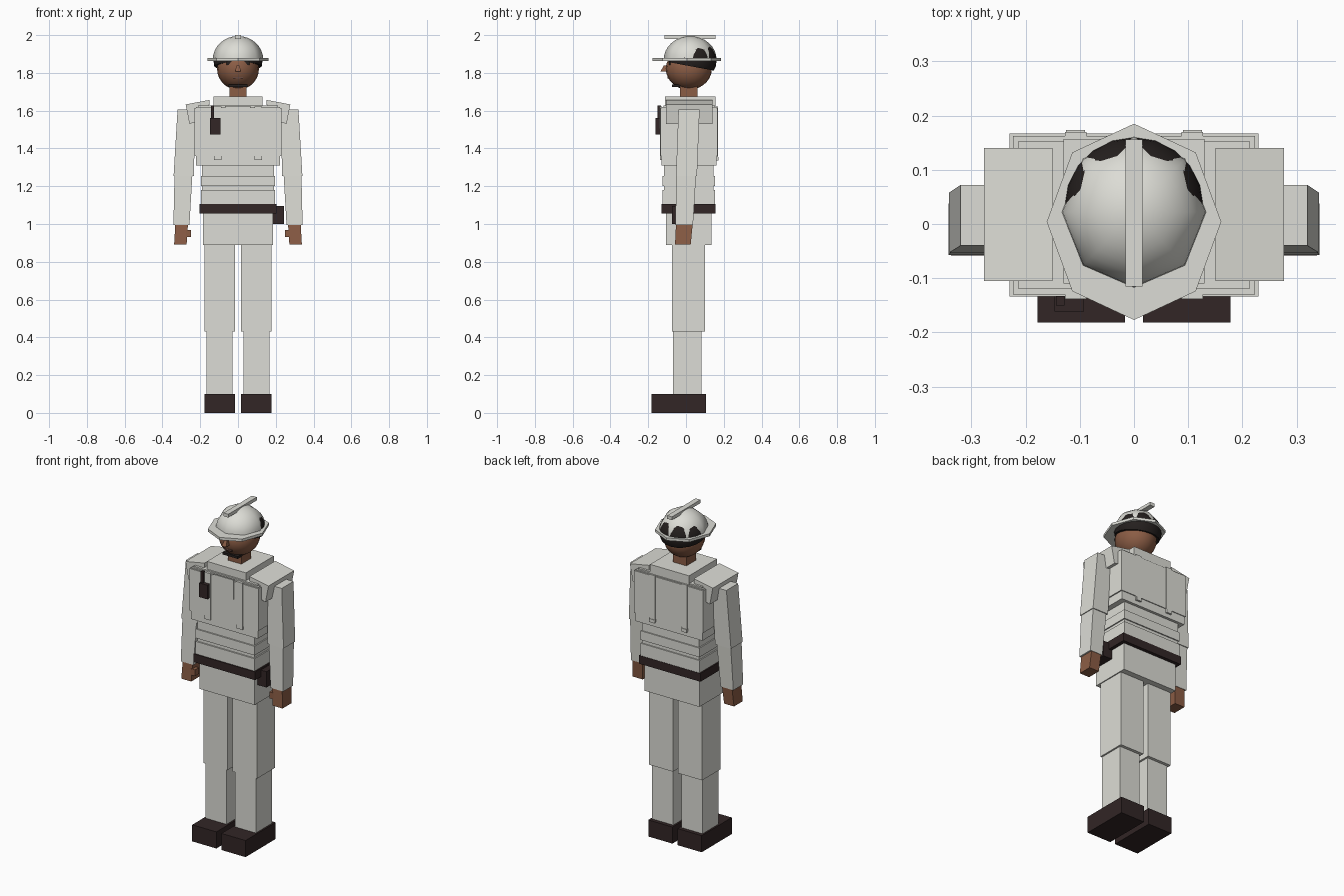
import bpy, bmesh, math
from mathutils import Vector, Matrix

if "Cube" in bpy.data.objects:
    bpy.data.objects.remove(bpy.data.objects["Cube"])


def material(name, rgb):
    m = bpy.data.materials.new(name)
    m.diffuse_color = (*rgb, 1)
    m.use_nodes = True
    m.node_tree.nodes["Principled BSDF"].inputs["Base Color"].default_value = m.diffuse_color
    return m


CLOTH = material("light_grey", (0.72, 0.72, 0.67))
SKIN = material("brown_skin", (0.26, 0.11, 0.06))
DARK = material("dark_leather", (0.032, 0.019, 0.019))
HAIR = material("black_hair", (0.018, 0.014, 0.013))
LIP = material("lip_brown", (0.14, 0.07, 0.055))


def finish(name, bm, mat, smooth=False):
    bmesh.ops.recalc_face_normals(bm, faces=bm.faces)
    mesh = bpy.data.meshes.new(name)
    bm.to_mesh(mesh)
    bm.free()
    mesh.materials.append(mat)
    for p in mesh.polygons:
        p.use_smooth = smooth
    obj = bpy.data.objects.new(name, mesh)
    bpy.context.collection.objects.link(obj)
    return obj


def taper(name, low, high, mat):
    """Block between two rectangles given as (x0, x1, y0, y1, z)."""
    bm = bmesh.new()
    rings = []
    for x0, x1, y0, y1, z in (low, high):
        rings.append([bm.verts.new((x, y, z)) for x, y in
                      ((x0, y0), (x1, y0), (x1, y1), (x0, y1))])
    a, b = rings
    bm.faces.new(a[::-1])
    bm.faces.new(b)
    for i in range(4):
        j = (i + 1) % 4
        bm.faces.new((a[i], a[j], b[j], b[i]))
    return finish(name, bm, mat)


def box(name, x0, x1, y0, y1, z0, z1, mat):
    return taper(name, (x0, x1, y0, y1, z0), (x0, x1, y0, y1, z1), mat)


def ball(name, centre, radii, segs, rings, mat, cut_point=None, cut_normal=None):
    """Smooth ellipsoid, optionally cut off below a plane."""
    bm = bmesh.new()
    bmesh.ops.create_uvsphere(bm, u_segments=segs, v_segments=rings, radius=1)
    bm.transform(Matrix.Translation(centre) @ Matrix.Diagonal((*radii, 1)))
    if cut_point:
        cut = bmesh.ops.bisect_plane(
            bm, geom=bm.verts[:] + bm.edges[:] + bm.faces[:], dist=1e-5,
            plane_co=cut_point, plane_no=cut_normal, clear_inner=True)
        edges = [e for e in cut["geom_cut"] if isinstance(e, bmesh.types.BMEdge)]
        bmesh.ops.holes_fill(bm, edges=edges)
    obj = finish(name, bm, mat, True)
    for p in obj.data.polygons:
        p.use_smooth = len(p.vertices) <= 4
    return obj


def extrude_y(name, profile, y0, y1, mat):
    """Closed x-z outline pushed along y."""
    bm = bmesh.new()
    face = bm.faces.new([bm.verts.new((x, y0, z)) for x, z in profile])
    out = bmesh.ops.extrude_face_region(bm, geom=[face])
    bmesh.ops.translate(bm, vec=(0, y1 - y0, 0),
                        verts=[v for v in out["geom"] if isinstance(v, bmesh.types.BMVert)])
    return finish(name, bm, mat)


# Limbs, one set per side
for s, side in ((-1, "right"), (1, "left")):
    def limb(name, low, high, mat):
        flip = lambda r: (s * r[0], s * r[1], *r[2:])
        return taper(f"{side}_{name}", flip(low), flip(high), mat)

    def block(name, x0, x1, y0, y1, z0, z1, mat):
        return limb(name, (x0, x1, y0, y1, z0), (x0, x1, y0, y1, z1), mat)

    block("boot", 0.017, 0.178, -0.182, 0.105, 0, 0.1, DARK)
    block("lower_leg", 0.028, 0.168, -0.07, 0.082, 0.1, 0.435, CLOTH)
    block("upper_leg", 0.017, 0.178, -0.075, 0.1, 0.432, 0.9, CLOTH)
    limb("upper_arm", (0.234, 0.341, -0.053, 0.058, 1.253),
         (0.225, 0.32, -0.04, 0.072, 1.605), CLOTH)
    limb("forearm", (0.257, 0.342, -0.057, 0.037, 0.995),
         (0.242, 0.336, -0.05, 0.053, 1.255), CLOTH)
    limb("hand", (0.272, 0.338, -0.058, 0.025, 0.892),
         (0.265, 0.332, -0.053, 0.035, 0.997), SKIN)
    block("thumb", 0.248, 0.275, -0.056, -0.02, 0.93, 0.968, SKIN)

    # Angled shoulder pad wrapping over the arm
    pad = ((0.15, 1.657), (0.277, 1.633), (0.257, 1.53),
           (0.229, 1.538), (0.218, 1.615), (0.15, 1.63))
    extrude_y(f"{side}_shoulder_pad", [(s * x, z) for x, z in pad], -0.105, 0.14, CLOTH)

    # Vest straps front and back, with a small buckle at the lower back
    block("front_strap", 0.088, 0.127, -0.138, -0.13, 1.34, 1.622, CLOTH)
    block("back_strap", 0.088, 0.127, 0.16, 0.17, 1.34, 1.622, CLOTH)
    block("strap_buckle", 0.09, 0.125, 0.16, 0.173, 1.335, 1.355, CLOTH)

    # Face details
    block("eye", 0.036, 0.062, -0.091, -0.083, 1.843, 1.86, HAIR)

# Torso
box("hips", -0.184, 0.184, -0.105, 0.135, 0.89, 1.06, CLOTH)
box("belt", -0.205, 0.205, -0.13, 0.155, 1.055, 1.105, DARK)
box("waist", -0.19, 0.19, -0.116, 0.146, 1.1, 1.315, CLOTH)
box("lower_waist_band", -0.197, 0.197, -0.124, 0.153, 1.105, 1.18, CLOTH)
box("upper_waist_band", -0.197, 0.197, -0.124, 0.153, 1.2, 1.255, CLOTH)
box("chest", -0.223, 0.223, -0.13, 0.162, 1.31, 1.62, CLOTH)
box("chest_vest", -0.23, 0.23, -0.134, 0.167, 1.36, 1.615, CLOTH)
box("chest_yoke", -0.213, 0.213, -0.12, 0.153, 1.615, 1.628, CLOTH)
box("collar", -0.13, 0.13, -0.11, 0.157, 1.62, 1.675, CLOTH)
box("chest_pocket", -0.068, 0.066, -0.139, -0.13, 1.506, 1.625, CLOTH)

# Equipment
box("radio", -0.147, -0.092, -0.161, -0.133, 1.475, 1.56, DARK)
box("radio_antenna", -0.144, -0.128, -0.15, -0.133, 1.555, 1.627, DARK)
box("holster", 0.18, 0.243, -0.075, 0.03, 1.0, 1.095, DARK)

# Head
box("neck", -0.045, 0.045, -0.032, 0.06, 1.66, 1.75, SKIN)
ball("head", (0, 0.015, 1.822), (0.111, 0.122, 0.111), 20, 14, SKIN)
ball("hair", (0, 0.032, 1.865), (0.13, 0.13, 0.115), 20, 12, HAIR,
     (0, 0.16, 1.81), Vector((0, 0.05, 0.27)).normalized())
taper("nose", (-0.015, 0.015, -0.135, -0.09, 1.808),
      (-0.009, 0.009, -0.118, -0.09, 1.838), SKIN)
box("mouth", -0.026, 0.026, -0.097, -0.089, 1.77, 1.779, LIP)
box("chin_beard", -0.05, 0.05, -0.074, -0.03, 1.724, 1.738, HAIR)

# Helmet: eight-sided dome, flat brim and top crest
ball("helmet_dome", (0, 0.022, 1.87), (0.134, 0.14, 0.125), 8, 16, CLOTH,
     (0, 0, 1.87), (0, 0, 1))
bm = bmesh.new()
bmesh.ops.create_cone(bm, cap_ends=True, segments=8, radius1=1, radius2=1, depth=1)
bm.transform(Matrix.Translation((0, 0.004, 1.872)) @ Matrix.Diagonal((0.161, 0.181, 0.016, 1)))
finish("helmet_brim", bm, CLOTH)
box("helmet_crest", -0.016, 0.016, -0.115, 0.156, 1.98, 2.0, CLOTH)
